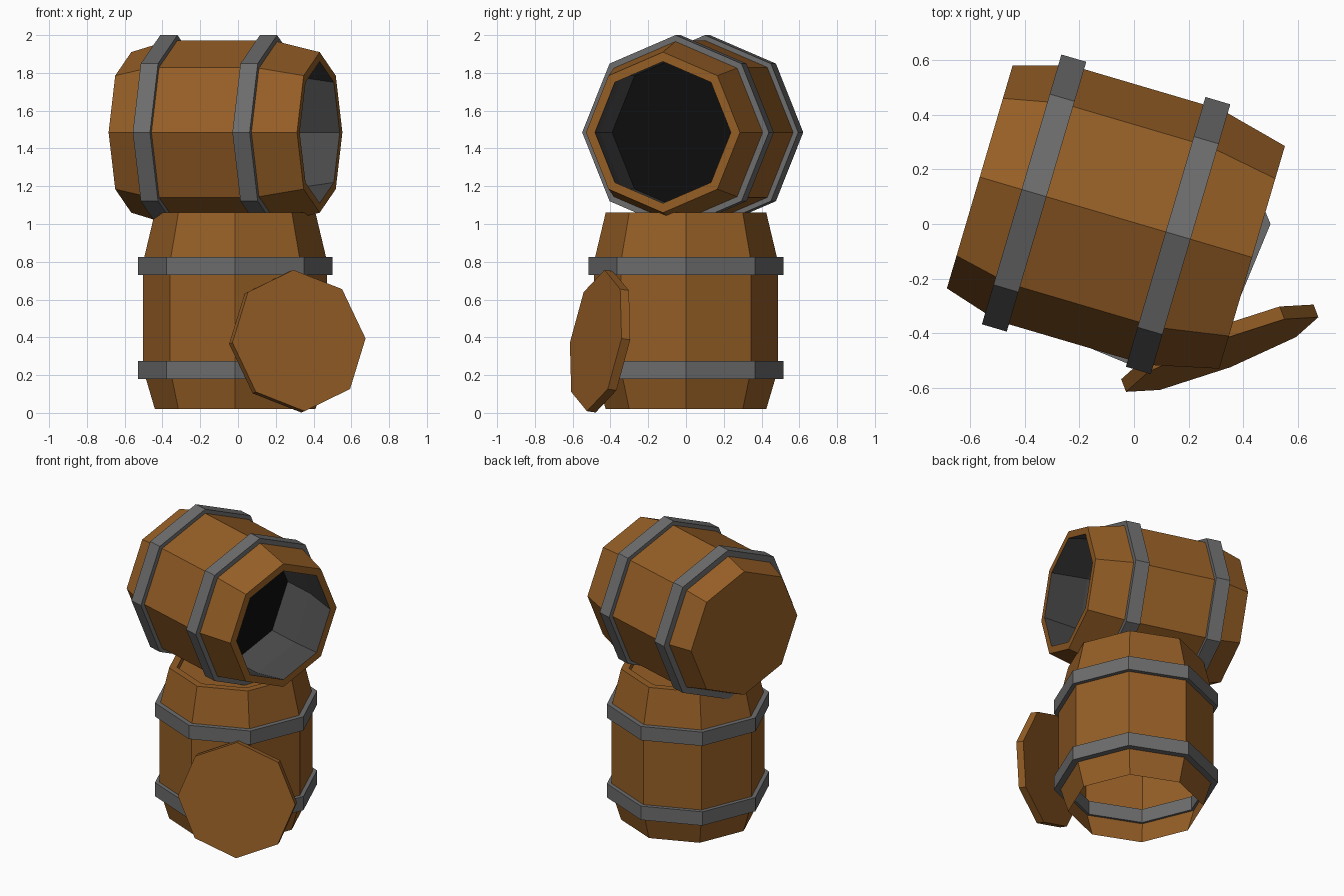
import bpy, bmesh, math
from mathutils import Vector, Matrix

if "Cube" in bpy.data.objects:
    bpy.data.objects.remove(bpy.data.objects["Cube"])

SIDES = 8


def material(name, rgb):
    m = bpy.data.materials.new(name)
    m.diffuse_color = (*rgb, 1)
    m.use_nodes = True
    m.node_tree.nodes["Principled BSDF"].inputs["Base Color"].default_value = m.diffuse_color
    return m


wood = material("brown wood", (0.30, 0.112, 0.019))
iron = material("grey iron", (0.15, 0.15, 0.15))
lining = material("dark grey lining", (0.068, 0.068, 0.068))
black = material("black floor", (0.004, 0.004, 0.004))


def lathe(name, profile, mats, matrix, slots=None, start_cap=None, end_cap=None, closed=False):
    """Spin (radius, height) points into an octagonal shell; slots = material per band."""
    bm = bmesh.new()
    rings = []
    for r, z in profile:
        rings.append([bm.verts.new((r * math.cos(i * math.tau / SIDES),
                                    r * math.sin(i * math.tau / SIDES), z))
                      for i in range(SIDES)])
    pairs = list(zip(rings, rings[1:]))
    if closed:
        pairs.append((rings[-1], rings[0]))
    for k, (a, b) in enumerate(pairs):
        for i in range(SIDES):
            j = (i + 1) % SIDES
            f = bm.faces.new((a[i], a[j], b[j], b[i]))
            f.material_index = slots[k] if slots else 0
    if start_cap is not None:
        bm.faces.new(rings[0][::-1]).material_index = start_cap
    if end_cap is not None:
        bm.faces.new(rings[-1]).material_index = end_cap
    mesh = bpy.data.meshes.new(name)
    bm.to_mesh(mesh)
    bm.free()
    for m in mats:
        mesh.materials.append(m)
    ob = bpy.data.objects.new(name, mesh)
    ob.matrix_world = matrix
    bpy.context.collection.objects.link(ob)
    return ob


def frame(x, y, z, origin):
    m = Matrix((x, y, z)).transposed().to_4x4()
    m.translation = origin
    return m


def hoops(prefix, matrix):
    for label, z in (("lower", 0.16), ("upper", 0.71)):
        lathe(f"{prefix}_{label}_hoop",
              [(0.515, z), (0.515, z + 0.095), (0.455, z + 0.095), (0.455, z)],
              [iron], matrix, closed=True)


staves = [(0.425, 0), (0.487, 0.21), (0.487, 0.78), (0.425, 1.04)]

# standing barrel: open underneath, recessed lid on top
stand = Matrix.Translation((-0.015, 0, 0.02))
lathe("standing_barrel", staves + [(0.375, 1.04), (0.375, 1.0)], [wood], stand, end_cap=0)
hoops("standing_barrel", stand)

# lying barrel: closed at the left, hollow at the right
axis = Vector((0.96, -0.283, 0)).normalized()
up = Vector((0, 0, 1))
lying = frame(up, axis.cross(up), axis, (-0.565, 0.172, 1.485))
lathe("lying_barrel", staves + [(0.375, 1.04), (0.425, 0.78), (0.425, 0.55)],
      [wood, lining, black], lying, slots=[0, 0, 0, 0, 1, 1], start_cap=0, end_cap=2)
hoops("lying_barrel", lying)

# loose lid leaning against the standing barrel
side = Vector((0.353, 0.137, 0.011)).normalized()
normal = side.cross(Vector((-0.021, 0.05, 0.374))).normalized()
lid = frame(side, normal.cross(side), normal, (0.323, -0.478, 0.383))
lathe("leaning_lid", [(0.378, -0.05), (0.378, 0)], [wood], lid, start_cap=0, end_cap=0)
